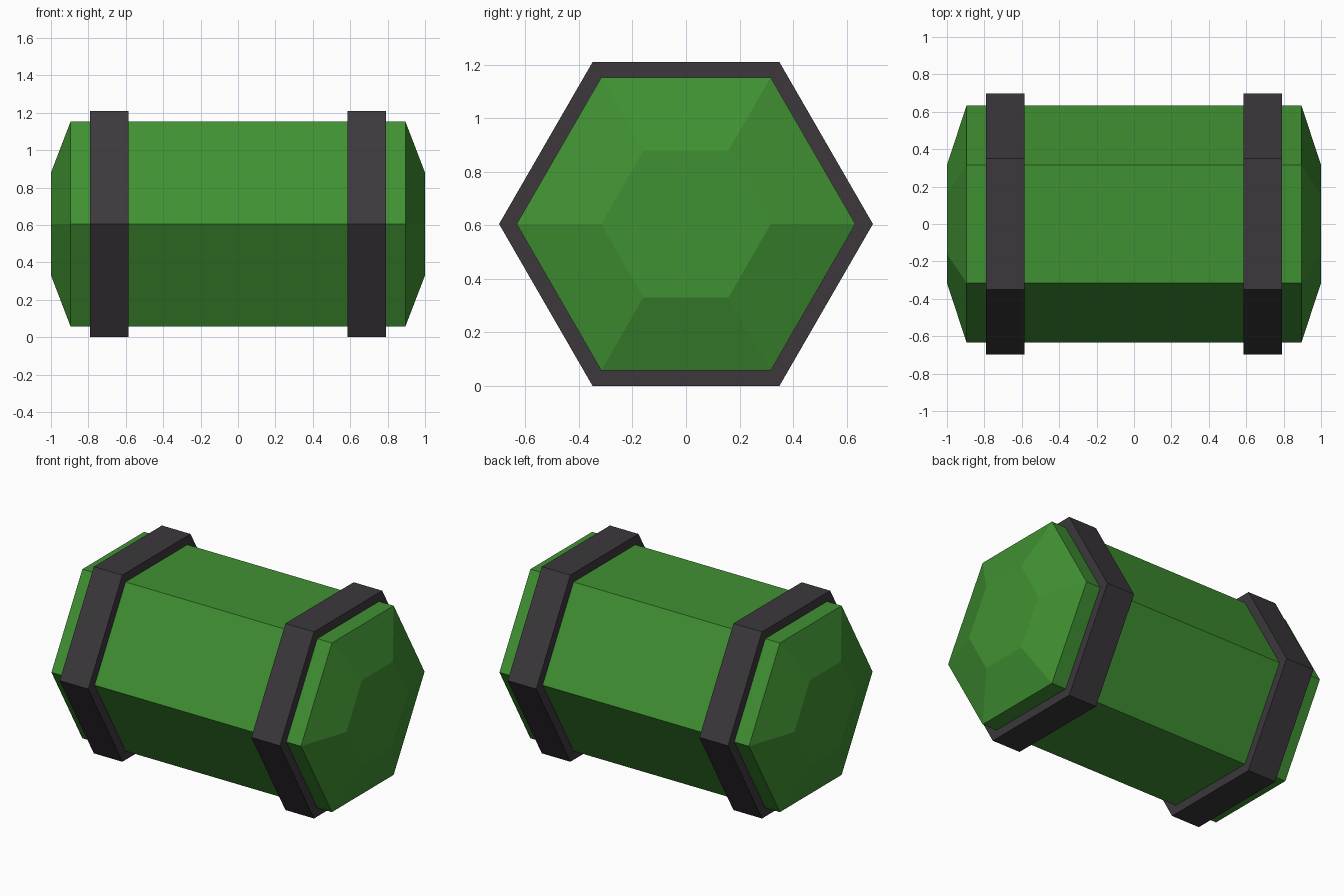
import bpy, bmesh
from math import cos, sin, pi

if "Cube" in bpy.data.objects:
    bpy.data.objects.remove(bpy.data.objects["Cube"])

SIDES = 6
CENTRE_Z = 0.605


def material(name, rgb):
    mat = bpy.data.materials.new(name)
    mat.diffuse_color = (*rgb, 1.0)
    mat.use_nodes = True
    mat.node_tree.nodes["Principled BSDF"].inputs["Base Color"].default_value = mat.diffuse_color
    return mat


def hex_lathe(name, profile, mat, closed=False):
    """Sweep (x, radius) points around the x axis with six flat sides."""
    bm = bmesh.new()
    rings = []
    for x, r in profile:
        rings.append([bm.verts.new((x, r * cos(2 * pi * i / SIDES),
                                    CENTRE_Z + r * sin(2 * pi * i / SIDES)))
                      for i in range(SIDES)])
    pairs = list(zip(rings, rings[1:]))
    if closed:
        pairs.append((rings[-1], rings[0]))
    else:
        bm.faces.new(rings[0])
        bm.faces.new(rings[-1])
    for a, b in pairs:
        for i in range(SIDES):
            j = (i + 1) % SIDES
            bm.faces.new((a[i], a[j], b[j], b[i]))
    bmesh.ops.recalc_face_normals(bm, faces=bm.faces)
    mesh = bpy.data.meshes.new(name)
    bm.to_mesh(mesh)
    bm.free()
    mesh.materials.append(mat)
    obj = bpy.data.objects.new(name, mesh)
    bpy.context.collection.objects.link(obj)
    return obj


green = material("green_paint", (0.051, 0.283, 0.032))
dark = material("dark_band", (0.045, 0.039, 0.045))

# Hexagonal body with tapered ends
hex_lathe("barrel_body",
          [(-1.0, 0.317), (-0.895, 0.633), (0.895, 0.633), (1.0, 0.317)], green)

# Raised bands around each end
for side, label in ((-1, "left"), (1, "right")):
    x0, x1 = side * 0.585, side * 0.79
    hex_lathe(label + "_band",
              [(x0, 0.62), (x0, 0.6986), (x1, 0.6986), (x1, 0.62)],
              dark, closed=True)
